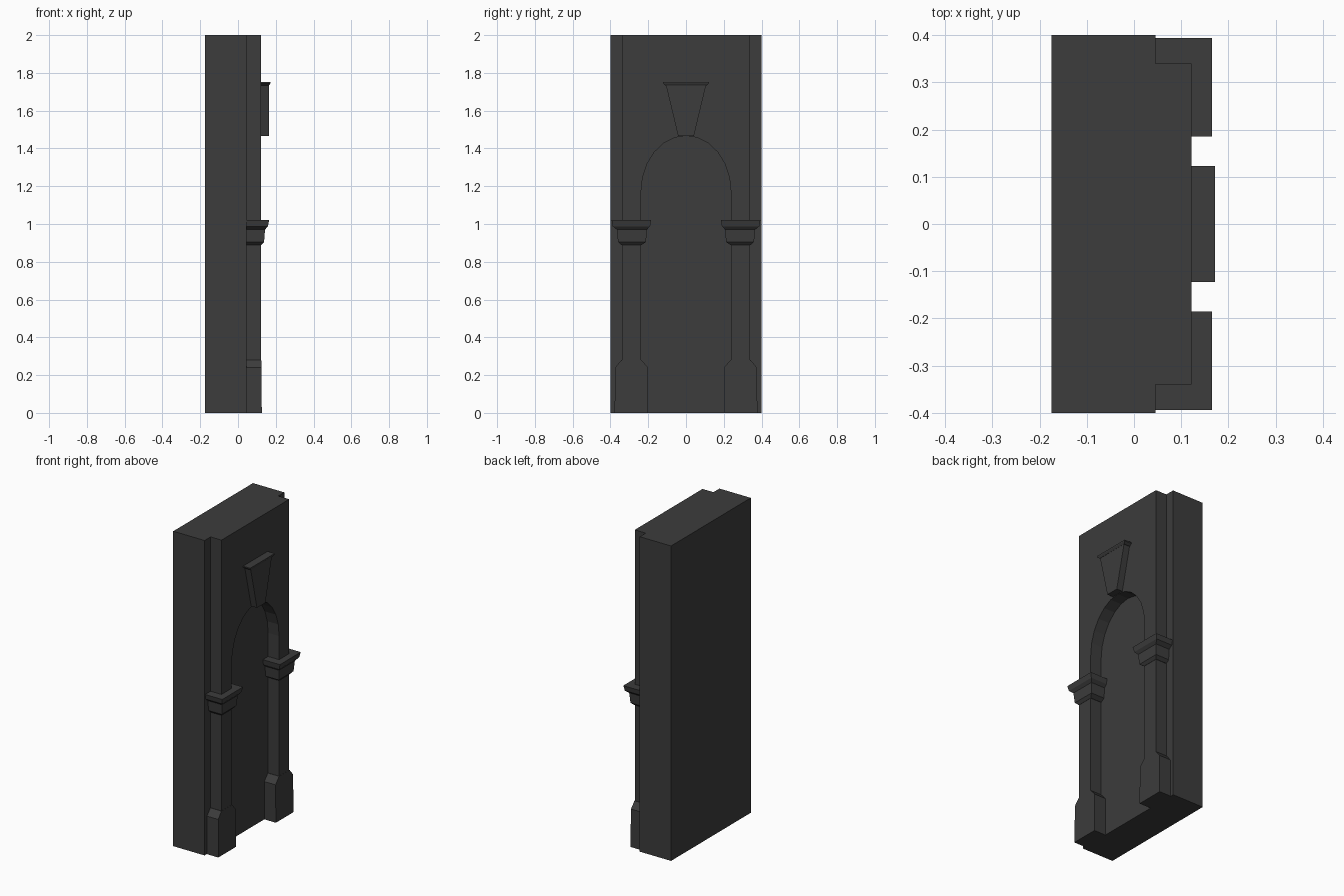
import bpy, bmesh, math

cube = bpy.data.objects.get("Cube")
if cube:
    bpy.data.objects.remove(cube, do_unlink=True)

stone = bpy.data.materials.new("dark stone")
stone.use_nodes = True
colour = (0.045, 0.045, 0.045, 1)
stone.diffuse_color = colour
stone.node_tree.nodes["Principled BSDF"].inputs["Base Color"].default_value = colour

BACK, WALL, FACE = -0.175, 0.045, 0.122


def finish(name, bm):
    bmesh.ops.recalc_face_normals(bm, faces=bm.faces)
    mesh = bpy.data.meshes.new(name)
    bm.to_mesh(mesh)
    bm.free()
    mesh.materials.append(stone)
    obj = bpy.data.objects.new(name, mesh)
    bpy.context.collection.objects.link(obj)
    return obj


def loft(name, rings):
    """Stack of rectangles, each (z, y0, y1, x0, x1), skinned and capped."""
    bm = bmesh.new()
    loops = [[bm.verts.new(p) for p in
              ((x0, y0, z), (x1, y0, z), (x1, y1, z), (x0, y1, z))]
             for z, y0, y1, x0, x1 in rings]
    for low, high in zip(loops, loops[1:]):
        for i in range(4):
            j = (i + 1) % 4
            bm.faces.new((low[i], low[j], high[j], high[i]))
    bm.faces.new(loops[0][::-1])
    bm.faces.new(loops[-1])
    return finish(name, bm)


def extrude_outline(name, outline, x0, x1):
    """Flat (y, z) outline given depth along x."""
    bm = bmesh.new()
    face = bm.faces.new([bm.verts.new((x0, y, z)) for y, z in outline])
    side = bmesh.ops.extrude_face_region(bm, geom=[face], use_keep_orig=True)
    moved = [v for v in side["geom"] if isinstance(v, bmesh.types.BMVert)]
    bmesh.ops.translate(bm, verts=moved, vec=(x1 - x0, 0, 0))
    return finish(name, bm)


# Solid backing wall
loft("back_wall", [(0, -0.4, 0.4, BACK, WALL), (2, -0.4, 0.4, BACK, WALL)])

# Raised panel with the arched niche cut out of it
HALF, SPRING, RISE, STEPS = 0.238, 1.17, 0.297, 12
arch = [(HALF * math.cos(math.pi * i / STEPS),
         SPRING + RISE * math.sin(math.pi * i / STEPS)) for i in range(STEPS + 1)]
outline = [(-0.34, 0), (-0.34, 2), (0.34, 2), (0.34, 0), (HALF, 0)]
extrude_outline("arch_panel", outline + arch + [(-HALF, 0)], WALL, FACE)

# Plinths and capitals, one on each side of the niche
plinth = [(0, 0.2, 0.378, 0.126), (0.24, 0.2, 0.375, 0.124), (0.28, 0.236, 0.342, 0.123)]
capital = [(0.888, 0.236, 0.342, 0.123), (0.905, 0.212, 0.36, 0.138),
           (0.97, 0.207, 0.366, 0.143), (0.988, 0.19, 0.388, 0.158),
           (1.02, 0.185, 0.394, 0.165)]
for side, sign in (("right", -1), ("left", 1)):
    for part, profile in (("plinth", plinth), ("capital", capital)):
        loft(f"{side}_{part}",
             [(z, *sorted((sign * a, sign * b)), WALL, x) for z, a, b, x in profile])

# Tapered keystone with a flared cap
loft("keystone", [(1.467, -0.042, 0.042, FACE - 0.02, 0.163),
                  (1.735, -0.106, 0.106, FACE - 0.02, 0.163)])
loft("keystone_cap", [(1.733, -0.108, 0.108, FACE - 0.02, 0.164),
                      (1.745, -0.123, 0.123, FACE - 0.02, 0.172),
                      (1.752, -0.123, 0.123, FACE - 0.02, 0.172)])
